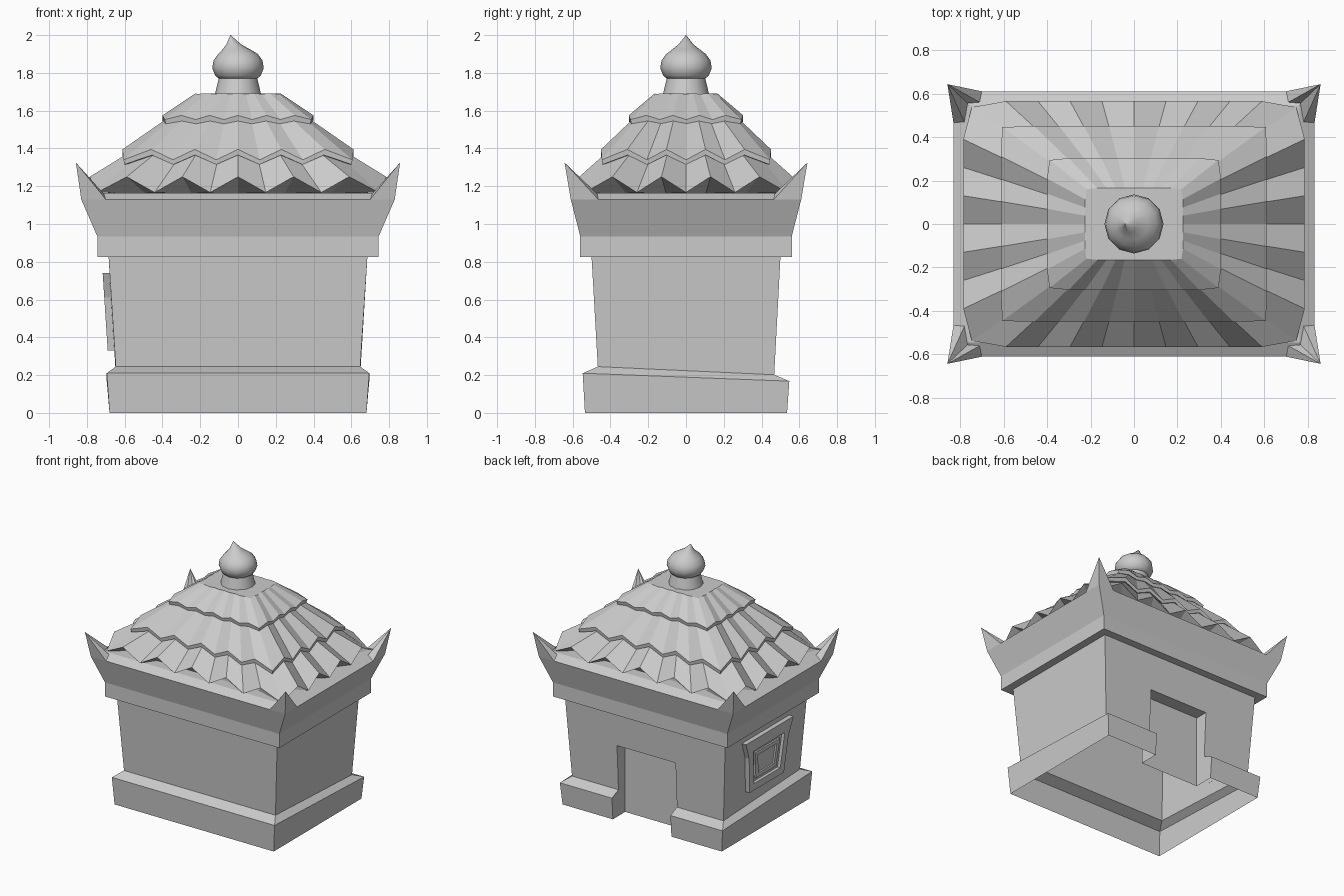
import bpy, bmesh, math

if "Cube" in bpy.data.objects:
    bpy.data.objects.remove(bpy.data.objects["Cube"])


def make(name, verts, faces, smooth=False):
    me = bpy.data.meshes.new(name)
    me.from_pydata(verts, [], faces)
    bm = bmesh.new()
    bm.from_mesh(me)
    bmesh.ops.remove_doubles(bm, verts=bm.verts, dist=0.0005)
    bmesh.ops.recalc_face_normals(bm, faces=bm.faces)
    bm.to_mesh(me)
    bm.free()
    ob = bpy.data.objects.new(name, me)
    bpy.context.collection.objects.link(ob)
    if smooth:
        bpy.context.view_layer.objects.active = ob
        ob.select_set(True)
        bpy.ops.object.shade_smooth_by_angle(angle=math.radians(45))
        ob.select_set(False)
    return ob


def loft(name, rings, closed=True, cap_bottom=False, cap_top=False, smooth=False):
    n = len(rings[0])
    verts = [p for r in rings for p in r]
    faces = []
    for k in range(len(rings) - 1):
        for i in range(n if closed else n - 1):
            j = (i + 1) % n
            faces.append((k * n + i, k * n + j, (k + 1) * n + j, (k + 1) * n + i))
    if cap_bottom:
        faces.append(tuple(range(n)))
    if cap_top:
        faces.append(tuple(range(len(verts) - n, len(verts))))
    return make(name, verts, faces, smooth)


def rect(x, y, z):
    return [(-x, -y, z), (x, -y, z), (x, y, z), (-x, y, z)]


DOOR, DOOR_TOP, DOOR_Y = 0.25, 0.55, 0.385


# plinth: open-bottomed band, broken at the back doorway, ledge tilting backwards
def plinth_path(x, y, zf, zb):
    return [(-DOOR, y, zb), (-x, y, zb), (-x, -y, zf),
            (x, -y, zf), (x, y, zb), (DOOR, y, zb)]


loft("plinth", [plinth_path(0.68, 0.535, 0, 0),
                plinth_path(0.695, 0.547, 0.21, 0.168),
                plinth_path(0.647, 0.467, 0.245, 0.202)], closed=False)

# walls: hollow shell leaning outward, back wall split around the doorway
low = [(-0.647, 0.467, 0.202), (-0.647, -0.467, 0.245),
       (0.647, -0.467, 0.245), (0.647, 0.467, 0.202)]
top = [(-0.685, 0.5, 0.826), (-0.685, -0.5, 0.826),
       (0.685, -0.5, 0.826), (0.685, 0.5, 0.826)]
loft("walls", [low, top], closed=False)
wy = 0.485
make("back_wall",
     low[:1] + top[:1] + top[3:] + low[3:] +
     [(DOOR, 0.467, 0.202), (DOOR, wy, DOOR_TOP), (-DOOR, wy, DOOR_TOP), (-DOOR, 0.467, 0.202)],
     [(0, 7, 6, 1), (1, 6, 5, 2), (2, 5, 4, 3)])

# doorway: jambs, lintel and recessed panel
jamb = [(0.535, 0), (0.547, 0.168), (0.467, 0.202), (wy, DOOR_TOP), (DOOR_Y, DOOR_TOP), (DOOR_Y, 0)]
make("doorway", [(s * DOOR, y, z) for s in (-1, 1) for y, z in jamb],
     [tuple(range(6)), tuple(range(6, 12)), (3, 4, 10, 9), (4, 5, 11, 10)])

# eave: soffit, fascia, flared cornice and sloping rim
loft("eave", [rect(0.68, 0.495, 0.826), rect(0.745, 0.56, 0.826), rect(0.745, 0.56, 0.935),
              rect(0.83, 0.61, 1.13), rect(0.76, 0.545, 1.165), rect(0.5, 0.35, 1.165)])

# upturned corner horns
for sx, tx in ((-1, "left"), (1, "right")):
    for sy, ty in ((-1, "front"), (1, "back")):
        pts = [(0.858, 0.643, 1.325), (0.70, 0.61, 1.13), (0.83, 0.61, 1.13),
               (0.83, 0.465, 1.13), (0.78, 0.47, 1.16), (0.765, 0.555, 1.17), (0.71, 0.56, 1.16)]
        make(f"{ty}_{tx}_horn", [(x * sx, y * sy, z) for x, y, z in pts],
             [(0, 1, 2), (0, 2, 3), (0, 3, 4), (0, 4, 5), (0, 5, 6), (0, 6, 1), (1, 2, 3, 4, 5, 6)])


# roof tiers: folded tiles, alternating high and low points around the edge
def tile_ring(hx, hy, corner, high, low_z):
    fx = [k * 0.1875 for k in range(-4, 5)]
    fy = [k * 0.23 for k in range(-3, 4)]
    c = corner
    plan = [(f, -1) for f in fx] + [(c, -c)] + [(1, f) for f in fy] + [(c, c)]
    plan += [(-x, -y) for x, y in plan]
    return [(x * hx, y * hy, low_z if i % 2 else high) for i, (x, y) in enumerate(plan)]


loft("lower_roof_tier", [tile_ring(0.66, 0.46, 0.95, 1.165, 1.165),
                         tile_ring(0.785, 0.565, 0.95, 1.25, 1.167),
                         tile_ring(0.59, 0.43, 0.98, 1.37, 1.325)])
loft("middle_roof_tier", [tile_ring(0.55, 0.40, 0.98, 1.37, 1.325),
                          tile_ring(0.608, 0.447, 0.99, 1.365, 1.315),
                          tile_ring(0.612, 0.45, 0.99, 1.395, 1.34),
                          tile_ring(0.385, 0.285, 0.97, 1.552, 1.54)])
loft("upper_roof_tier", [tile_ring(0.36, 0.26, 0.97, 1.55, 1.54),
                         tile_ring(0.395, 0.298, 0.97, 1.545, 1.53),
                         tile_ring(0.4, 0.303, 0.97, 1.575, 1.553),
                         tile_ring(0.225, 0.165, 0.97, 1.692, 1.688)], cap_top=True)


# finial: tapered neck and onion bulb with a bent tip
def lathe(profile, n=12):
    return [[(dx + r * math.cos(2 * math.pi * i / n), r * math.sin(2 * math.pi * i / n), z)
             for i in range(n)] for r, z, dx in profile]


loft("finial_neck", lathe([(0.122, 1.688, 0), (0.102, 1.77, 0)]), cap_top=True, smooth=True)
loft("finial_bulb", lathe([(0.095, 1.765, 0), (0.12, 1.785, 0), (0.136, 1.825, 0),
                           (0.13, 1.865, 0), (0.105, 1.9, 0), (0.075, 1.923, -0.008),
                           (0.04, 1.95, -0.022), (0.001, 2.0, -0.04)]),
     cap_bottom=True, cap_top=True, smooth=True)


# window on the left wall, following its lean
def wall_point(y, z, out):
    return (-(0.647 + (z - 0.225) * 0.065) - out, y, z)


def trim(name, outer, inner, out, back=0.0):
    rings = [[wall_point(y, z, d) for y, z in loop]
             for loop, d in ((outer, 0), (outer, out), (inner, out), (inner, back))]
    return loft(name, rings, cap_top=True)


trim("window_frame",
     [(-0.29, 0.74), (0.29, 0.74), (0.24, 0.61), (0.21, 0.33), (-0.21, 0.33), (-0.24, 0.61)],
     [(-0.19, 0.65), (0.19, 0.65), (0.185, 0.60), (0.16, 0.385), (-0.16, 0.385), (-0.185, 0.60)],
     0.036, 0.012)
trim("window_inner_frame",
     [(-0.15, 0.62), (0.15, 0.62), (0.125, 0.41), (-0.125, 0.41)],
     [(-0.115, 0.59), (0.115, 0.59), (0.095, 0.44), (-0.095, 0.44)],
     0.025, 0.005)
